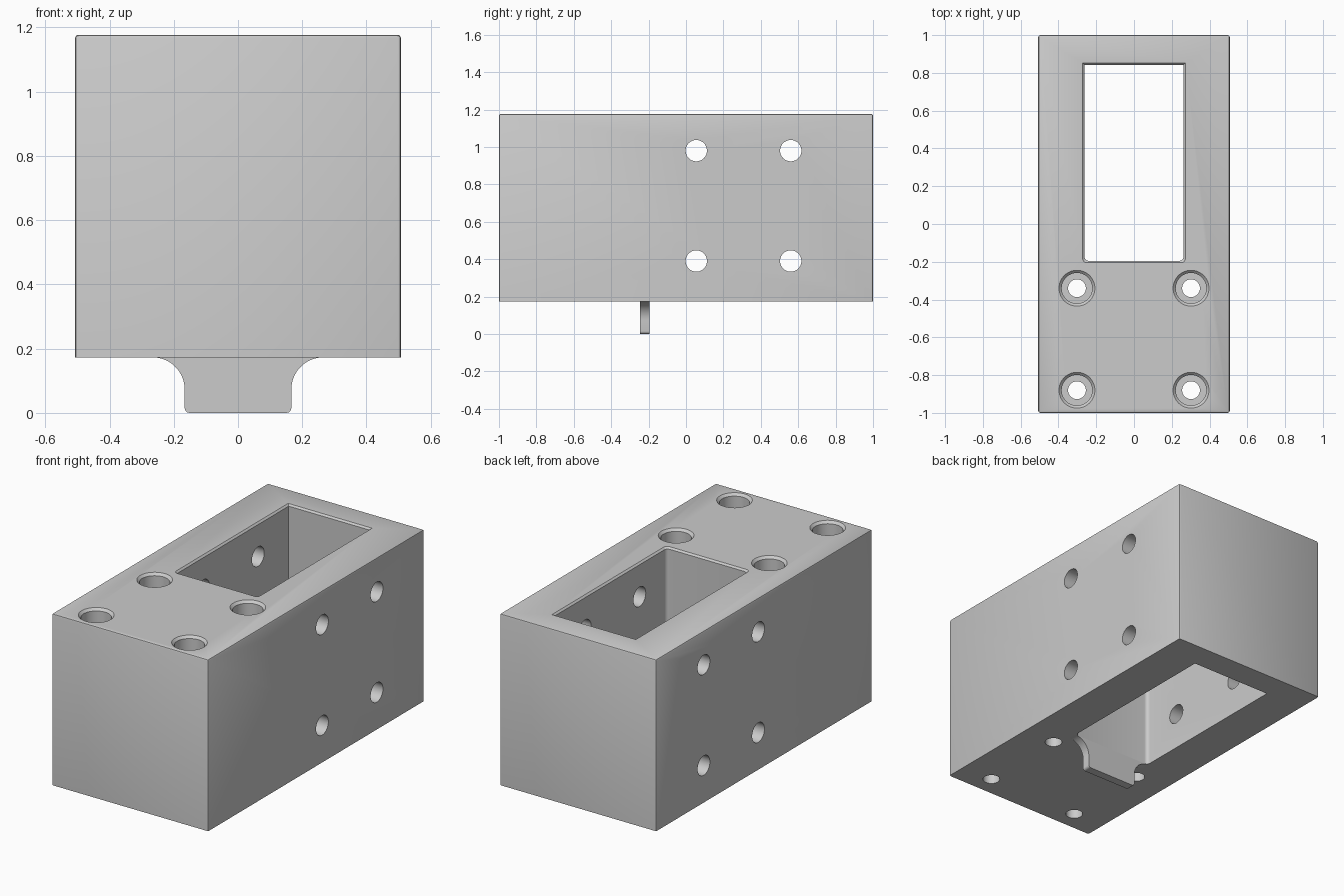
import bpy, bmesh
from math import sin, cos, pi, radians
from mathutils import Matrix, Vector

if "Cube" in bpy.data.objects:
    bpy.data.objects.remove(bpy.data.objects["Cube"])

HALF_X, BASE_Z, TOP_Z = 0.507, 0.173, 1.177
POCKET_X, POCKET_FRONT, POCKET_BACK = 0.262, -0.195, 0.843

grey = bpy.data.materials.new("machined grey")
grey.use_nodes = True
grey.diffuse_color = (0.6, 0.6, 0.6, 1)
grey.node_tree.nodes["Principled BSDF"].inputs["Base Color"].default_value = grey.diffuse_color


def finish(name, bm):
    bmesh.ops.recalc_face_normals(bm, faces=bm.faces)
    mesh = bpy.data.meshes.new(name)
    bm.to_mesh(mesh)
    bm.free()
    mesh.materials.append(grey)
    obj = bpy.data.objects.new(name, mesh)
    bpy.context.collection.objects.link(obj)
    return obj


def loft(name, rings):
    """Skin a stack of equal-sized point rings and cap both ends."""
    bm = bmesh.new()
    loops = [[bm.verts.new(p) for p in ring] for ring in rings]
    n = len(loops[0])
    for a, b in zip(loops, loops[1:]):
        for i in range(n):
            j = (i + 1) % n
            bm.faces.new((a[i], a[j], b[j], b[i]))
    bm.faces.new(loops[0])
    bm.faces.new(loops[-1])
    return finish(name, bm)


def lathe(name, profile, matrix, sides=48):
    """Turn (radius, height) pairs about z, then place the result."""
    return loft(name, [[matrix @ Vector((r * cos(2 * pi * i / sides),
                                         r * sin(2 * pi * i / sides), h))
                        for i in range(sides)] for r, h in profile])


def arc(cx, cy, r, start, end, steps):
    return [(cx + r * cos(radians(start + (end - start) * i / steps)),
             cy + r * sin(radians(start + (end - start) * i / steps)))
            for i in range(steps + 1)]


def smooth(obj):
    bpy.ops.object.select_all(action='DESELECT')
    obj.select_set(True)
    bpy.context.view_layer.objects.active = obj
    bpy.ops.object.shade_smooth_by_angle(angle=radians(30))


# Main block, eased on every edge except round the base
bm = bmesh.new()
bmesh.ops.create_cube(bm, size=1)
bmesh.ops.scale(bm, vec=(2 * HALF_X, 2, TOP_Z - BASE_Z), verts=bm.verts)
bmesh.ops.translate(bm, vec=(0, 0, (TOP_Z + BASE_Z) / 2), verts=bm.verts)
eased = [e for e in bm.edges if any(v.co.z > 1 for v in e.verts)]
bmesh.ops.bevel(bm, geom=eased, offset=0.01, segments=2, profile=0.5, affect='EDGES')
block = finish("block", bm)

# Rectangular pocket: rounded front corners, flared rim
def pocket_ring(z, grow):
    x, r = POCKET_X + grow, 0.022
    front, back = POCKET_FRONT - grow, POCKET_BACK + grow
    outline = (arc(-x + r, front + r, r, 180, 270, 6)
               + arc(x - r, front + r, r, 270, 360, 6) + [(x, back), (-x, back)])
    return [(px, py, z) for px, py in outline]

cutters = [loft("pocket_cutter", [pocket_ring(0, 0), pocket_ring(TOP_Z - 0.01, 0),
                                  pocket_ring(TOP_Z + 0.01, 0.02)])]

# Counterbored screw holes with chamfered mouths
bore = [(0.047, 0), (0.047, TOP_Z - 0.2), (0.081, TOP_Z - 0.2),
        (0.081, TOP_Z - 0.014), (0.109, TOP_Z + 0.014)]
for x in (-0.302, 0.302):
    for y in (-0.34, -0.88):
        cutters.append(lathe("screw_cutter", bore, Matrix.Translation((x, y, 0))))

# Cross holes through both pocket walls
for y in (0.055, 0.56):
    for z in (0.39, 0.98):
        place = Matrix.Translation((0, y, z)) @ Matrix.Rotation(pi / 2, 4, 'Y')
        cutters.append(lathe("cross_cutter", [(0.057, -0.7), (0.057, 0.7)], place))

for cutter in cutters:
    cutter.hide_render = True
    mod = block.modifiers.new("cut", 'BOOLEAN')
    mod.operation, mod.solver, mod.object = 'DIFFERENCE', 'EXACT', cutter

# Bake the cuts and discard the cutters
graph = bpy.context.evaluated_depsgraph_get()
baked = bpy.data.meshes.new_from_object(block.evaluated_get(graph))
block.modifiers.clear()
block.data = baked
for cutter in cutters:
    bpy.data.objects.remove(cutter)
smooth(block)

# Locating tab under the front wall of the pocket, flaring into the base
half = (arc(0.266, BASE_Z - 0.1, 0.1, 90, 180, 14)
        + arc(0.151, 0.015, 0.015, 0, -90, 4))
outline = half + [(-x, z) for x, z in reversed(half)]
tab = loft("locating_tab", [[(x, y, z) for x, z in outline]
                            for y in (POCKET_FRONT - 0.05, POCKET_FRONT)])
smooth(tab)
